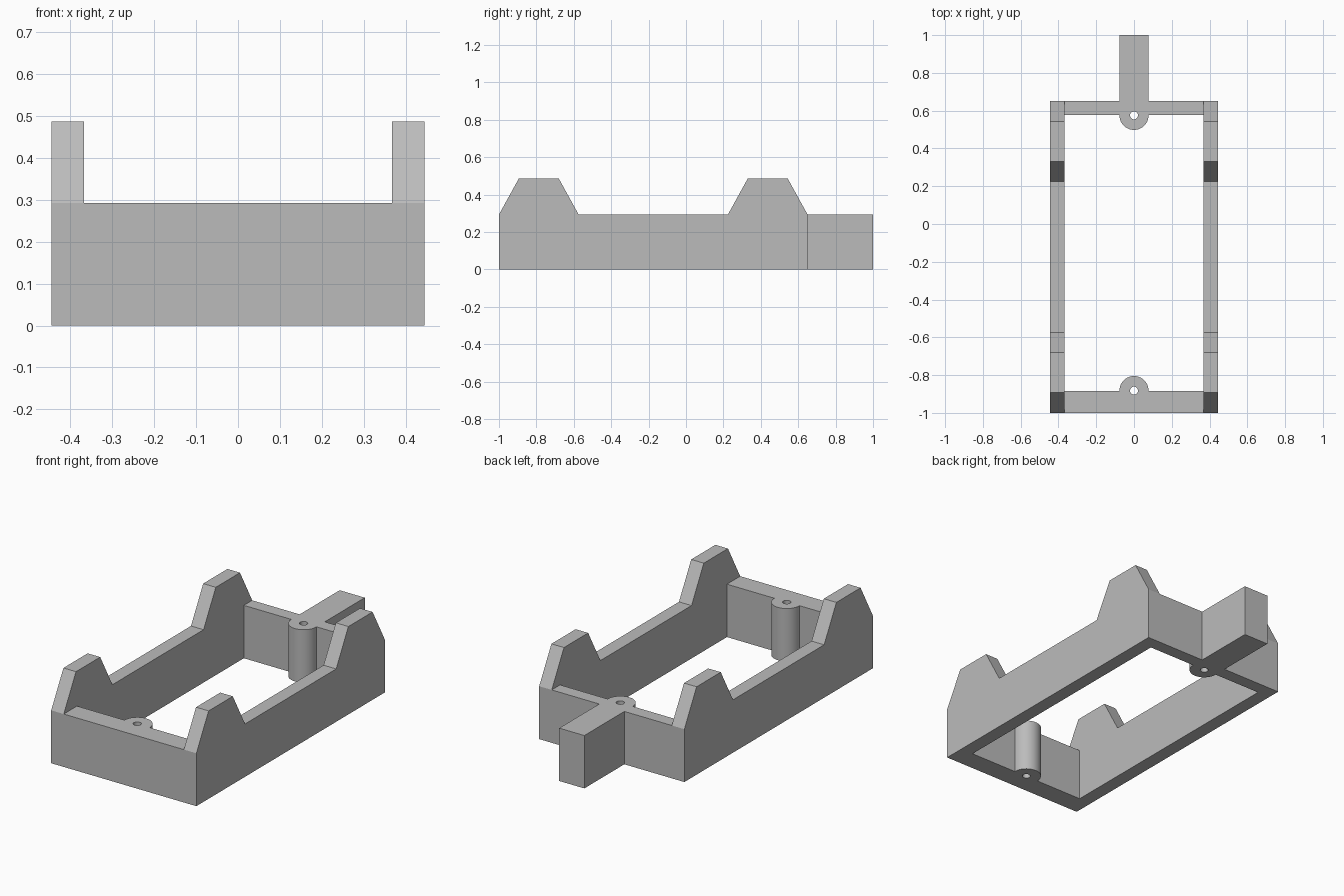
import bpy, bmesh
from math import pi, cos, sin, radians

cube = bpy.data.objects.get("Cube")
if cube:
    bpy.data.objects.remove(cube)

HALF_W, INNER_W = 0.445, 0.368        # outer and inner half widths
FRONT, BACK, TIP = -1.0, 0.65, 1.0    # frame ends and tail tip
IN_FRONT, IN_BACK = -0.884, 0.577     # inner faces of the end walls
RIM, TOP = 0.293, 0.487               # wall and tab heights
BOSS_R, HOLE_R = 0.077, 0.021
BOSSES = (-0.882, 0.575)

grey = bpy.data.materials.new("plain grey")
grey.use_nodes = True
colour = (0.5, 0.5, 0.5, 1)
grey.diffuse_color = colour
grey.node_tree.nodes["Principled BSDF"].inputs["Base Color"].default_value = colour


def arc(cy, radius, start, end, steps):
    return [(radius * cos(start + (end - start) * i / steps),
             cy + radius * sin(start + (end - start) * i / steps))
            for i in range(steps + 1)]


def extruded(name, outlines, height):
    """Fill the plan (first outline minus the rest) and extrude it up from the ground."""
    curve = bpy.data.curves.new(name + "_plan", "CURVE")
    curve.dimensions = "2D"
    curve.fill_mode = "BOTH"
    curve.extrude = height / 2
    for pts in outlines:
        spline = curve.splines.new("POLY")
        spline.points.add(len(pts) - 1)
        for p, (x, y) in zip(spline.points, pts):
            p.co = (x, y, 0, 1)
        spline.use_cyclic_u = True
    plan = bpy.data.objects.new(name + "_plan", curve)
    bpy.context.collection.objects.link(plan)
    bpy.context.view_layer.update()
    mesh = bpy.data.meshes.new_from_object(plan.evaluated_get(bpy.context.evaluated_depsgraph_get()))
    bpy.data.objects.remove(plan)
    bm = bmesh.new()
    bm.from_mesh(mesh)
    bmesh.ops.remove_doubles(bm, verts=bm.verts, dist=1e-5)
    bmesh.ops.translate(bm, verts=bm.verts, vec=(0, 0, height / 2))
    bmesh.ops.recalc_face_normals(bm, faces=bm.faces)
    bm.to_mesh(mesh)
    bm.free()
    mesh.materials.clear()
    mesh.materials.append(grey)
    obj = bpy.data.objects.new(name, mesh)
    bpy.context.collection.objects.link(obj)
    return obj


# Frame with tail, inner screw bosses and screw holes
outer = [(-HALF_W, FRONT), (HALF_W, FRONT), (HALF_W, BACK), (BOSS_R, BACK),
         (BOSS_R, TIP), (-BOSS_R, TIP), (-BOSS_R, BACK), (-HALF_W, BACK)]
inner = ([(-INNER_W, IN_FRONT), (-BOSS_R, IN_FRONT)]
         + arc(BOSSES[0], BOSS_R, pi, 0, 24)
         + [(BOSS_R, IN_FRONT), (INNER_W, IN_FRONT), (INNER_W, IN_BACK), (BOSS_R, IN_BACK)]
         + arc(BOSSES[1], BOSS_R, 0, -pi, 24)
         + [(-BOSS_R, IN_BACK), (-INNER_W, IN_BACK)])
holes = [arc(cy, HOLE_R, 0, 2 * pi, 24)[:-1] for cy in BOSSES]
frame = extruded("frame", [outer, inner] + holes, RIM)
bpy.ops.object.select_all(action="DESELECT")
frame.select_set(True)
bpy.context.view_layer.objects.active = frame
bpy.ops.object.shade_smooth_by_angle(angle=radians(30))


# Tapered tabs standing on the side walls
def tab(name, side, cy):
    bm = bmesh.new()
    profile = [(-0.213, RIM), (0.213, RIM), (0.106, TOP), (-0.106, TOP)]
    face = bm.faces.new([bm.verts.new((side * INNER_W, cy + y, z)) for y, z in profile])
    ext = bmesh.ops.extrude_face_region(bm, geom=[face])
    moved = [v for v in ext["geom"] if isinstance(v, bmesh.types.BMVert)]
    bmesh.ops.translate(bm, verts=moved, vec=(side * (HALF_W - INNER_W), 0, 0))
    bmesh.ops.recalc_face_normals(bm, faces=bm.faces)
    mesh = bpy.data.meshes.new(name)
    bm.to_mesh(mesh)
    bm.free()
    mesh.materials.append(grey)
    bpy.context.collection.objects.link(bpy.data.objects.new(name, mesh))


for side, side_name in ((1, "left"), (-1, "right")):
    for cy, end_name in ((FRONT + 0.213, "front"), (BACK - 0.213, "back")):
        tab(f"{end_name}_{side_name}_tab", side, cy)
